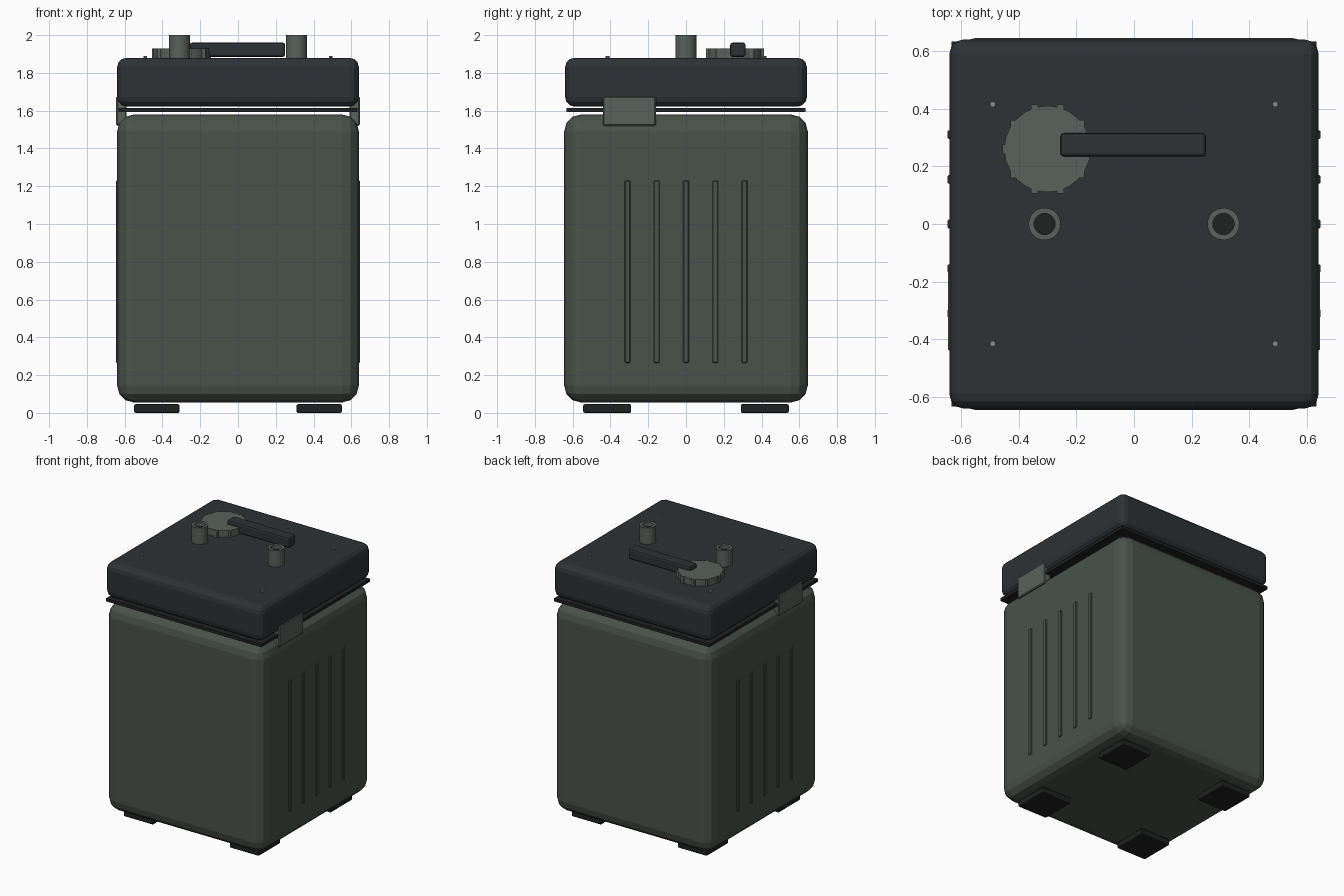
import bpy, math

if "Cube" in bpy.data.objects:
    bpy.data.objects.remove(bpy.data.objects["Cube"])


def material(name, rgb):
    m = bpy.data.materials.new(name)
    m.diffuse_color = (*rgb, 1)
    m.use_nodes = True
    m.node_tree.nodes["Principled BSDF"].inputs["Base Color"].default_value = m.diffuse_color
    return m


SHELL = material("shell_green", (0.068, 0.085, 0.070))
DARK = material("lid_dark", (0.027, 0.032, 0.035))
RUBBER = material("rubber", (0.014, 0.015, 0.015))
METAL = material("grey_metal", (0.10, 0.12, 0.105))
STEEL = material("bolt_steel", (0.25, 0.26, 0.26))


def finish(o, name, mat, bevel=0, segs=3):
    o.name = name
    o.data.materials.append(mat)
    if bevel:
        b = o.modifiers.new("bevel", 'BEVEL')
        b.width, b.segments, b.limit_method = bevel, segs, 'ANGLE'
    return o


def box(name, lo, hi, mat, bevel=0, segs=3):
    bpy.ops.mesh.primitive_cube_add(size=1, location=[(a + b) / 2 for a, b in zip(lo, hi)])
    o = bpy.context.object
    o.scale = [b - a for a, b in zip(lo, hi)]
    bpy.ops.object.transform_apply(location=False, rotation=False, scale=True)
    return finish(o, name, mat, bevel, segs)


def cyl(name, x, y, z0, z1, r, mat, sides=24):
    bpy.ops.mesh.primitive_cylinder_add(vertices=sides, radius=r, depth=z1 - z0,
                                        location=(x, y, (z0 + z1) / 2))
    o = finish(bpy.context.object, name, mat)
    bpy.ops.object.shade_smooth_by_angle(angle=math.radians(30))
    return o


def tube(name, x, y, z0, z1, r_out, r_in, mat, sides=24):
    # square profile ring swept around the vertical axis
    profile = [(r_out, z0), (r_out, z1), (r_in, z1), (r_in, z0)]
    verts = [(r * math.cos(2 * math.pi * i / sides), r * math.sin(2 * math.pi * i / sides), z)
             for i in range(sides) for r, z in profile]
    faces = [(4 * i + k, 4 * ((i + 1) % sides) + k, 4 * ((i + 1) % sides) + (k + 1) % 4,
              4 * i + (k + 1) % 4) for i in range(sides) for k in range(4)]
    me = bpy.data.meshes.new(name)
    me.from_pydata(verts, [], faces)
    o = bpy.data.objects.new(name, me)
    o.location = (x, y, 0)
    bpy.context.collection.objects.link(o)
    bpy.context.view_layer.objects.active = o
    bpy.ops.object.select_all(action='DESELECT')
    o.select_set(True)
    finish(o, name, mat)
    bpy.ops.object.shade_smooth_by_angle(angle=math.radians(30))
    return o


# Case, gasket and lid
box("case_body", (-.64, -.645, .055), (.64, .645, 1.58), SHELL, .09, 3)
box("gasket", (-.632, -.632, 1.592), (.632, .632, 1.613), RUBBER)
box("lid", (-.64, -.64, 1.622), (.64, .64, 1.88), DARK, .05, 3)

# Feet
for sx in (-1, 1):
    for sy in (-1, 1):
        cx, cy = .43 * sx, .417 * sy
        box("foot", (cx - .12, cy - .127, 0), (cx + .12, cy + .127, .046), RUBBER, .008, 2)

# Side ribs and latches
for s in (-1, 1):
    for y in (-.31, -.155, 0, .155, .31):
        xs = sorted((s * .62, s * .647))
        box("side_rib", (xs[0], y - .015, .265), (xs[1], y + .015, 1.23), SHELL, .004, 1)
    xs = sorted((s * .59, s * .645))
    box("latch", (xs[0], -.44, 1.52), (xs[1], -.16, 1.675), METAL, .006, 1)

# Filler cap with grip teeth
cyl("filler_cap", -.30, .26, 1.875, 1.93, .15, METAL, 24)
for i in range(10):
    a = i * math.tau / 10
    x, y = -.30 + .144 * math.cos(a), .26 + .146 * math.sin(a)
    box("cap_tooth", (x - .012, y - .015, 1.88), (x + .012, y + .015, 1.93), METAL)

# Carry handle
box("handle", (-.255, .234, 1.885), (.25, .315, 1.96), DARK, .012, 2)

# Hollow terminals and lid bolts
for s in (-1, 1):
    tube("terminal_post", s * .31, 0, 1.87, 2.0, .056, .037, METAL)
    cyl("terminal_core", s * .31, 0, 1.87, 1.97, .0375, RUBBER)
    for t in (-1, 1):
        cyl("lid_bolt", s * .49, t * .415, 1.87, 1.89, .01, STEEL, 10)
